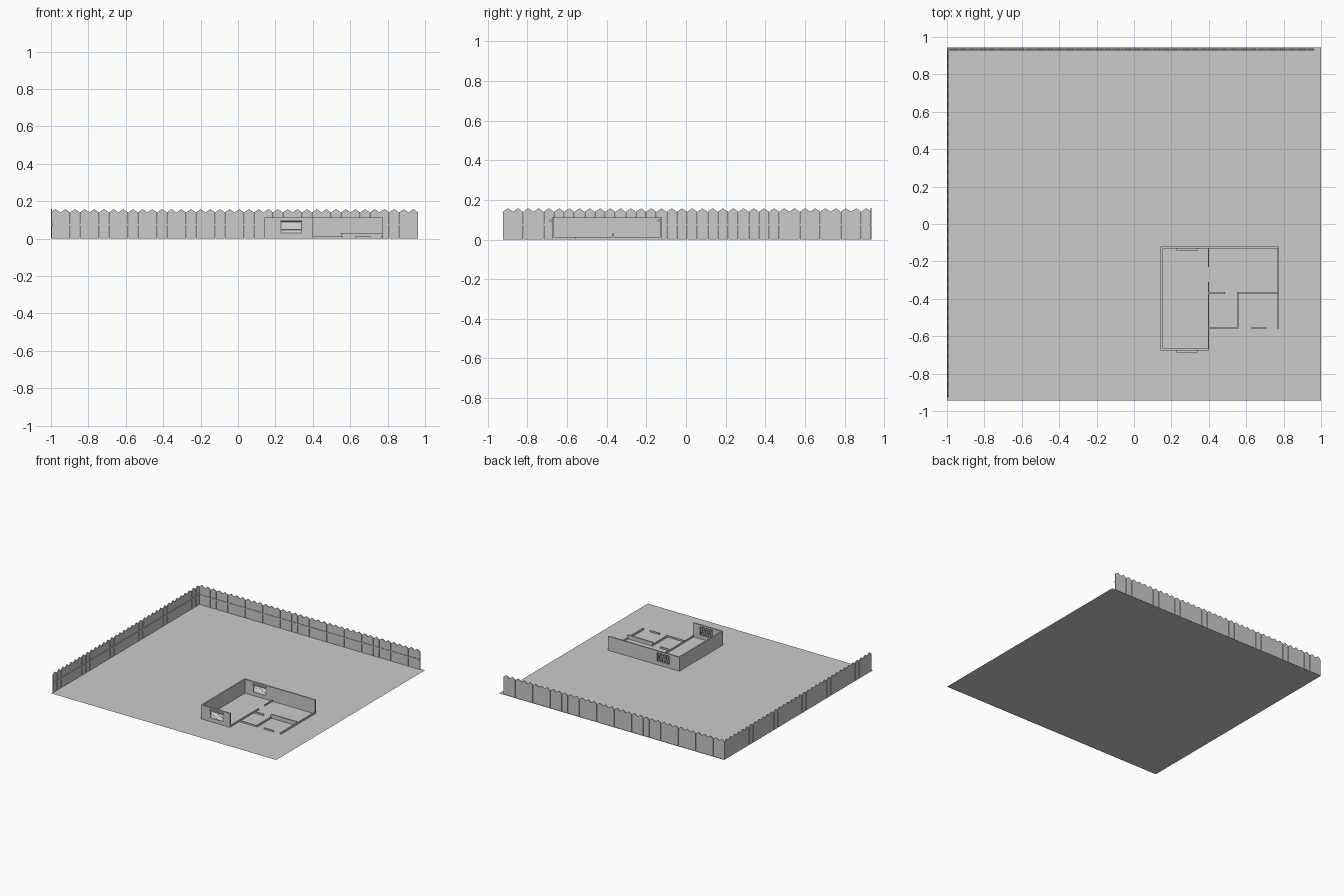
import bpy, bmesh, math
from mathutils import Matrix

if "Cube" in bpy.data.objects:
    bpy.data.objects.remove(bpy.data.objects["Cube"])


def finish(name, bm):
    bmesh.ops.recalc_face_normals(bm, faces=bm.faces)
    mesh = bpy.data.meshes.new(name)
    bm.to_mesh(mesh)
    bm.free()
    obj = bpy.data.objects.new(name, mesh)
    bpy.context.collection.objects.link(obj)
    return obj


def add_box(bm, x0, x1, y0, y1, z0, z1, tilt=0.0):
    m = (Matrix.Translation(((x0 + x1) / 2, (y0 + y1) / 2, (z0 + z1) / 2))
         @ Matrix.Rotation(tilt, 4, 'X')
         @ Matrix.Diagonal((x1 - x0, y1 - y0, z1 - z0, 1)))
    bmesh.ops.create_cube(bm, size=1, matrix=m)


def boxes(name, items):
    bm = bmesh.new()
    for b in items:
        add_box(bm, *b)
    return finish(name, bm)


# Ground sheet
bm = bmesh.new()
bmesh.ops.create_grid(bm, x_segments=1, y_segments=1, size=1,
                      matrix=Matrix.Diagonal((1, 0.943, 1, 1)))
finish("ground", bm)

# Picket fences: pointed boards repeated along local x, rail on the -y side
PITCH, GAP, THICK = 0.0517, 0.002, 0.006


def fence(name, count, place):
    w = PITCH - GAP
    profile = [(0, 0), (w, 0), (w, 0.141), (w / 2, 0.158), (0, 0.141)]
    bm = bmesh.new()
    for i in range(count):
        f = bm.faces.new([bm.verts.new((i * PITCH + x, 0, z)) for x, z in profile])
        top = bmesh.ops.extrude_face_region(bm, geom=[f])["geom"]
        bmesh.ops.translate(bm, vec=(0, THICK, 0),
                            verts=[v for v in top if isinstance(v, bmesh.types.BMVert)])
    finish(name + "_pickets", bm).matrix_world = place
    rail = boxes(name + "_rail", [(0, count * PITCH - GAP, -0.004, 0, 0.07, 0.082)])
    rail.matrix_world = place


fence("back_fence", 38, Matrix.Translation((-1, 0.931, 0)))
fence("left_fence", 36, Matrix.Translation((-0.994, -0.924, 0))
      @ Matrix.Rotation(math.pi / 2, 4, 'Z'))

# Tall outer walls; front and back walls are split around a window opening
H, WX0, WX1, WZ0, WZ1 = 0.112, 0.23, 0.34, 0.03, 0.098
boxes("left_wall", [(0.143, 0.154, -0.676, -0.12, 0, H)])


def window_wall(name, x1, y0, y1):
    boxes(name + "_wall", [(0.154, WX0, y0, y1, 0, H), (WX1, x1, y0, y1, 0, H),
                           (WX0, WX1, y0, y1, 0, WZ0), (WX0, WX1, y0, y1, WZ1, H)])
    # Blind: head box on the front side, tilted slats in the opening
    boxes(name + "_blind_head", [(WX0 - 0.003, WX1 + 0.003, y0 - 0.012, y0, 0.091, 0.101)])
    ym = (y0 + y1) / 2
    boxes(name + "_blind_slats",
          [(WX0, WX1, ym - 0.0055, ym + 0.0055, z - 0.0005, z + 0.0005, math.radians(50))
           for z in [WZ0 + 0.005 + i * 0.0085 for i in range(8)]])


window_wall("front", 0.402, -0.676, -0.665)
window_wall("back", 0.776, -0.131, -0.12)

# Low inner and unfinished walls
L = 0.012
boxes("low_partitions", [
    (0.395, 0.402, -0.665, -0.31, 0, L),
    (0.395, 0.402, -0.23, -0.131, 0, L),
    (0.402, 0.487, -0.374, -0.363, 0, L),
    (0.55, 0.561, -0.56, -0.374, 0, L),
    (0.402, 0.55, -0.56, -0.553, 0, L),
    (0.625, 0.708, -0.56, -0.553, 0, L),
    (0.765, 0.776, -0.56, -0.131, 0, L)])
boxes("raised_partition", [(0.55, 0.776, -0.374, -0.363, 0, 0.03)])
